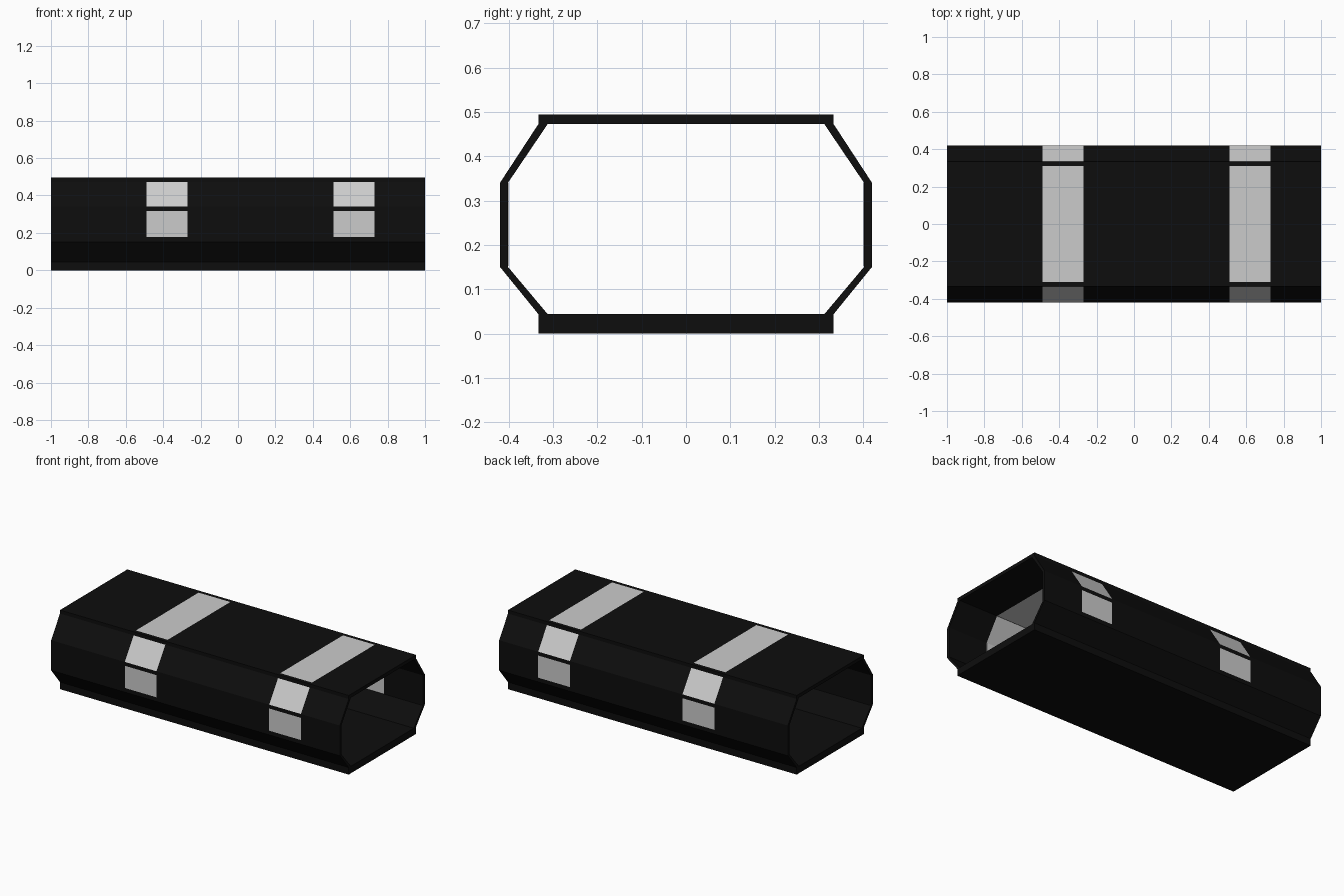
import bpy, bmesh

if "Cube" in bpy.data.objects:
    bpy.data.objects.remove(bpy.data.objects["Cube"])

dark = bpy.data.materials.new("dark_panel")
dark.diffuse_color = (0.004, 0.004, 0.004, 1)
dark.use_nodes = True
dark.node_tree.nodes["Principled BSDF"].inputs["Base Color"].default_value = dark.diffuse_color

WINDOWS = [(-0.49, -0.27), (0.51, 0.73)]
SOLIDS = [(-1, -0.49), (-0.27, 0.51), (0.73, 1)]


def prism(name, profile, spans, mat=None, mirror=False):
    """Extrude a (y, z) profile along x over each span."""
    bm = bmesh.new()
    for x0, x1 in spans:
        face = bm.faces.new([bm.verts.new((x0, y, z)) for y, z in profile])
        ext = bmesh.ops.extrude_face_region(bm, geom=[face], use_keep_orig=True)
        moved = [v for v in ext["geom"] if isinstance(v, bmesh.types.BMVert)]
        bmesh.ops.translate(bm, verts=moved, vec=(x1 - x0, 0, 0))
    bmesh.ops.recalc_face_normals(bm, faces=bm.faces)
    mesh = bpy.data.meshes.new(name)
    bm.to_mesh(mesh)
    bm.free()
    obj = bpy.data.objects.new(name, mesh)
    bpy.context.collection.objects.link(obj)
    if mat:
        mesh.materials.append(mat)
    if mirror:
        mod = obj.modifiers.new("both_sides", "MIRROR")
        mod.use_axis = (False, True, False)
        mod.use_mirror_merge = False
    return obj


def rect(y0, y1, z0, z1):
    return [(y0, z0), (y1, z0), (y1, z1), (y0, z1)]


# Floor slab and lower sloped sides
prism("floor", rect(-0.333, 0.333, 0, 0.044), [(-1, 1)], dark)
prism("lower_slope", [(0.333, 0.044), (0.42, 0.151), (0.402, 0.151), (0.312, 0.044)],
      [(-1, 1)], dark, True)

# Upright walls with a sill and header around each window
prism("wall", rect(0.402, 0.42, 0.151, 0.34), SOLIDS, dark, True)
prism("window_sill", rect(0.402, 0.42, 0.151, 0.177), WINDOWS, dark, True)
prism("window_header", rect(0.402, 0.42, 0.316, 0.34), WINDOWS, dark, True)
prism("wall_pane", [(0.42, 0.177), (0.42, 0.316), (0.402, 0.316), (0.402, 0.34),
                    (0.4, 0.34), (0.4, 0.153), (0.402, 0.153), (0.402, 0.177)],
      WINDOWS, None, True)

# Upper sloped sides, fully glazed between the dark sections
slope = [(0.42, 0.34), (0.333, 0.473), (0.312, 0.473), (0.402, 0.34)]
prism("upper_slope", slope, SOLIDS, dark, True)
prism("slope_pane", slope, WINDOWS, None, True)

# Roof slab with edge rails beside each skylight
prism("roof", rect(-0.333, 0.333, 0.473, 0.495), SOLIDS, dark)
prism("roof_rail", rect(0.31, 0.333, 0.473, 0.495), WINDOWS, dark, True)
prism("roof_pane", rect(-0.31, 0.31, 0.473, 0.495), WINDOWS)
